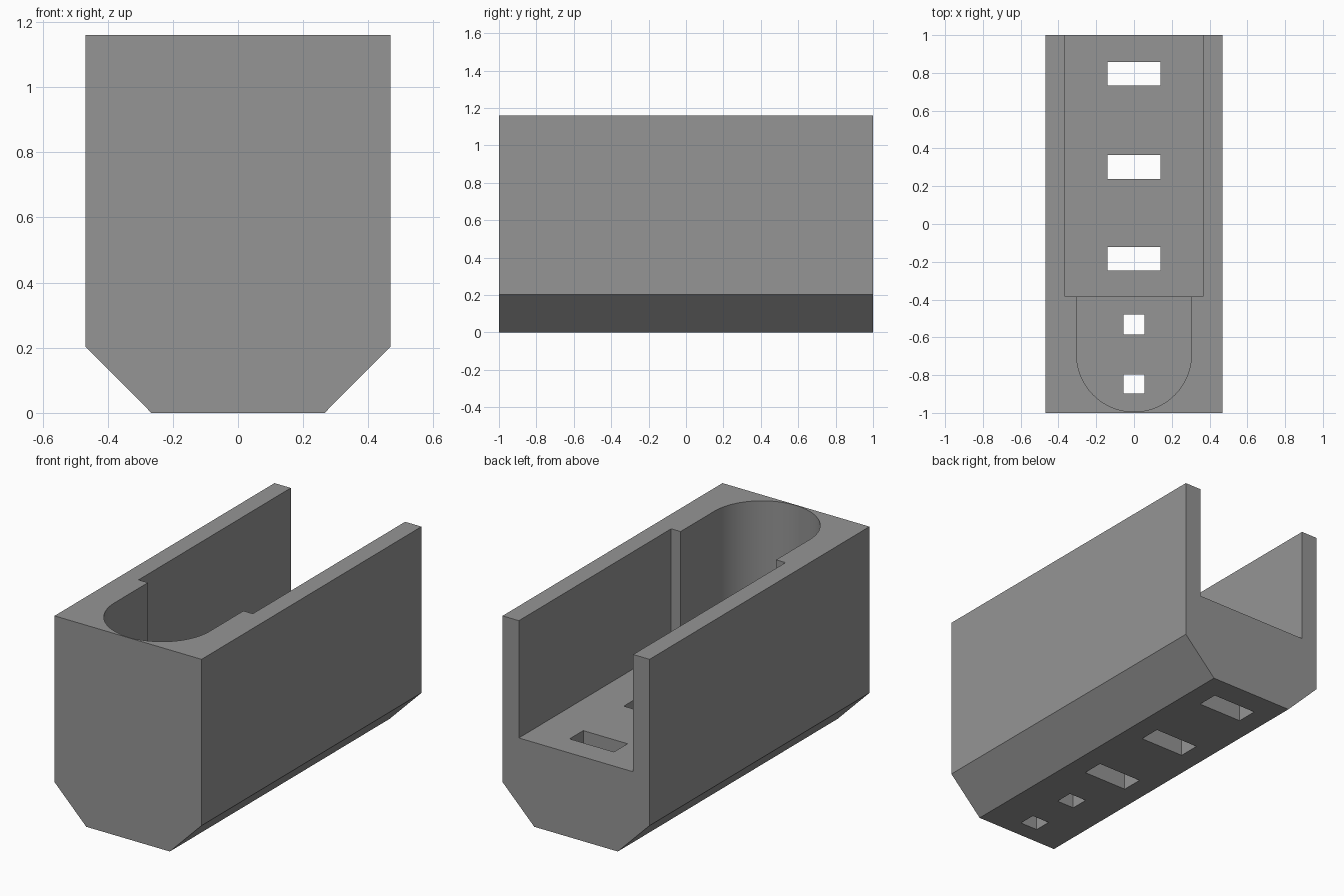
import bpy, bmesh, math

if "Cube" in bpy.data.objects:
    bpy.data.objects.remove(bpy.data.objects["Cube"])

W, L, H = 0.468, 1.0, 1.16        # half width, half length, height
FLOOR, POCKET_FLOOR = 0.485, 0.2  # heights of the channel and pocket floors
STEP_Y = -0.385

grey = bpy.data.materials.new("grey")
grey.diffuse_color = (0.3, 0.3, 0.3, 1)
grey.use_nodes = True
grey.node_tree.nodes["Principled BSDF"].inputs["Base Color"].default_value = grey.diffuse_color


def prism(name, outline, offset):
    """Extrude a closed 3D outline along an offset vector."""
    bm = bmesh.new()
    face = bm.faces.new([bm.verts.new(p) for p in outline])
    out = bmesh.ops.extrude_face_region(bm, geom=[face])
    verts = [v for v in out["geom"] if isinstance(v, bmesh.types.BMVert)]
    bmesh.ops.translate(bm, verts=verts, vec=offset)
    bmesh.ops.recalc_face_normals(bm, faces=bm.faces)
    mesh = bpy.data.meshes.new(name)
    bm.to_mesh(mesh)
    bm.free()
    mesh.materials.append(grey)
    obj = bpy.data.objects.new(name, mesh)
    bpy.context.collection.objects.link(obj)
    return obj


def box(name, hx, y0, y1, z0, z1):
    pts = [(-hx, y0, z0), (hx, y0, z0), (hx, y1, z0), (-hx, y1, z0)]
    return prism(name, pts, (0, 0, z1 - z0))


# Body with chamfered lower edges
half = [(0.266, 0), (W, 0.203), (W, H)]
section = half + [(-x, z) for x, z in reversed(half)]
body = prism("holder_body", [(x, -L, z) for x, z in section], (0, 2 * L, 0))

# Wide channel, open at the top and back
cutters = [box("channel_cutter", 0.364, STEP_Y, 1.2, FLOOR, 1.5)]

# Round-ended pocket at the front
R, CY = 0.304, -0.69
arc = [(R * math.cos(a), CY + R * math.sin(a), POCKET_FLOOR)
       for a in (math.pi + math.pi * i / 48 for i in range(49))]
pocket = arc + [(R, STEP_Y + 0.05, POCKET_FLOOR), (-R, STEP_Y + 0.05, POCKET_FLOOR)]
# The pocket stops flush with the channel step
pocket = [(x, min(y, STEP_Y), z) for x, y, z in pocket]
pocket_cutter = prism("pocket_cutter", pocket, (0, 0, 1.5 - POCKET_FLOOR))
cutters.append(pocket_cutter)

# Slots and small square holes through the floors
for hx, y0, y1 in [(0.141, 0.733, 0.857), (0.141, 0.238, 0.364),
                   (0.141, -0.247, -0.122), (0.056, -0.585, -0.479),
                   (0.056, -0.897, -0.796)]:
    cutters.append(box("hole_cutter", hx, y0, y1, -0.2, 0.8))

for cutter in cutters:
    cutter.hide_render = True
    cutter.hide_viewport = True
    cut = body.modifiers.new(cutter.name, "BOOLEAN")
    cut.operation = "DIFFERENCE"
    cut.solver = "EXACT"
    cut.object = cutter

# Apply the cuts, then smooth the curved pocket wall only
bpy.context.view_layer.objects.active = body
body.select_set(True)
for name in [m.name for m in body.modifiers]:
    bpy.ops.object.modifier_apply(modifier=name)
bpy.ops.object.shade_smooth_by_angle(angle=math.radians(30))
for cutter in cutters:
    bpy.data.objects.remove(cutter)
